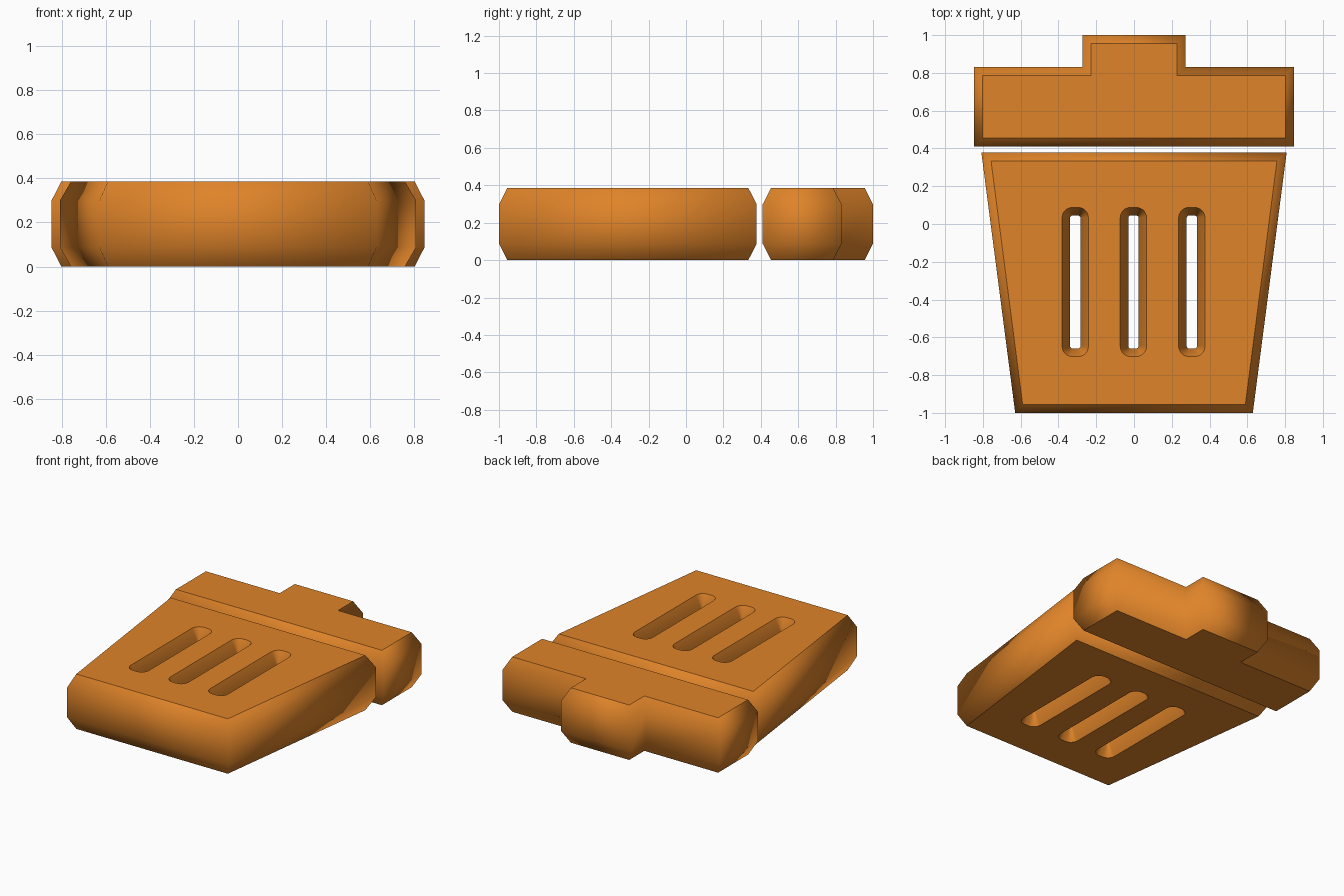
import bpy, bmesh, math
from mathutils import Vector

if "Cube" in bpy.data.objects:
    bpy.data.objects.remove(bpy.data.objects["Cube"])

INSET = 0.045                       # chamfer width
LEVELS = (0.0, 0.088, 0.298, 0.386)  # chamfer heights

orange = bpy.data.materials.new("orange")
orange.diffuse_color = (0.74, 0.23, 0.022, 1)
orange.use_nodes = True
orange.node_tree.nodes["Principled BSDF"].inputs["Base Color"].default_value = orange.diffuse_color


def inset(pts, d):
    """Mitred inward offset of a counter-clockwise outline."""
    out = []
    for i, p in enumerate(pts):
        p = Vector(p)
        a = (p - Vector(pts[i - 1])).normalized()
        b = (Vector(pts[(i + 1) % len(pts)]) - p).normalized()
        na, nb = Vector((-a.y, a.x)), Vector((-b.y, b.x))
        out.append(p + (na + nb) * d / (1 + na.dot(nb)))
    return out


def slot(cx, cy, hx, hy, r, seg=5):
    """Rounded rectangle made of four corner arcs."""
    pts = []
    for k, (sx, sy) in enumerate(((1, 1), (-1, 1), (-1, -1), (1, -1))):
        for i in range(seg + 1):
            t = (k + i / seg) * math.pi / 2
            pts.append((cx + sx * hx + r * math.cos(t), cy + sy * hy + r * math.sin(t)))
    return pts


def plate(name, contours):
    """Chamfered slab; each contour is a (cap outline, middle outline) pair."""
    bm = bmesh.new()
    caps = ([], [])
    for cap, mid in contours:
        n = len(cap)
        rings = [[bm.verts.new((p[0], p[1], z)) for p in pts]
                 for pts, z in zip((cap, mid, mid, cap), LEVELS)]
        for lo, hi in zip(rings, rings[1:]):
            for i in range(n):
                j = (i + 1) % n
                bm.faces.new((lo[i], lo[j], hi[j], hi[i])).smooth = True
        for store, ring in zip(caps, (rings[0], rings[3])):
            store += [bm.edges.get((ring[i], ring[(i + 1) % n])) for i in range(n)]
    for edges, nz in zip(caps, (-1, 1)):
        res = bmesh.ops.triangle_fill(bm, edges=edges, use_beauty=True,
                                      use_dissolve=False, normal=(0, 0, nz))
        for f in res["geom"]:
            if isinstance(f, bmesh.types.BMFace):
                f.smooth = False
    bmesh.ops.recalc_face_normals(bm, faces=bm.faces[:])
    me = bpy.data.meshes.new(name)
    bm.to_mesh(me)
    bm.free()
    me.materials.append(orange)
    ob = bpy.data.objects.new(name, me)
    bpy.context.collection.objects.link(ob)


# tapered bin body with three slots
body = [(-0.629, -1), (0.629, -1), (0.808, 0.378), (-0.808, 0.378)]
contours = [(inset(body, INSET), body)]
for x in (-0.311, -0.003, 0.306):
    contours.append((slot(x, -0.307, 0.015, 0.34, 0.055),
                     slot(x, -0.307, 0.015, 0.34, 0.012)))
plate("bin_body", contours)

# lid with handle
half = [(0.846, 0.41), (0.846, 0.832), (0.272, 0.832), (0.272, 1.0)]
lid = half + [(-x, y) for x, y in reversed(half)]
plate("bin_lid", [(inset(lid, INSET), lid)])
